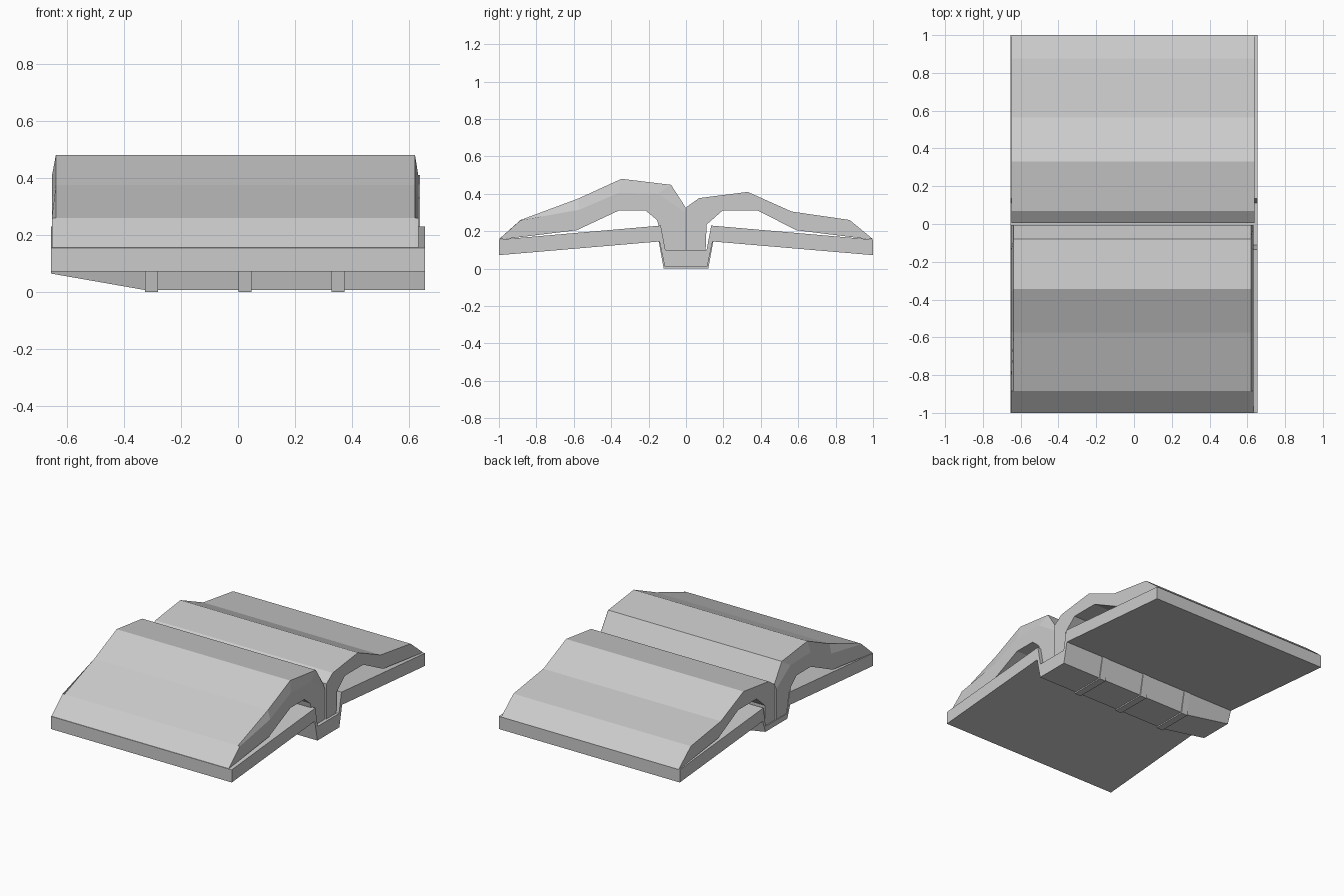
import bpy, bmesh

if "Cube" in bpy.data.objects:
    bpy.data.objects.remove(bpy.data.objects["Cube"])


def loft(name, sections):
    """Loft matching (x, [(y, z), ...]) profiles along x and cap both ends."""
    bm = bmesh.new()
    rings = [[bm.verts.new((x, y, z)) for y, z in prof] for x, prof in sections]
    n = len(rings[0])
    for a, b in zip(rings, rings[1:]):
        for i in range(n):
            j = (i + 1) % n
            bm.faces.new((a[i], a[j], b[j], b[i]))
    bm.faces.new(rings[0])
    bm.faces.new(rings[-1])
    bmesh.ops.recalc_face_normals(bm, faces=bm.faces)
    mesh = bpy.data.meshes.new(name)
    bm.to_mesh(mesh)
    bm.free()
    ob = bpy.data.objects.new(name, mesh)
    bpy.context.collection.objects.link(ob)
    return ob


def mirrored(half):
    return half + [(-y, z) for y, z in reversed(half)]


# Cover boards and spine as one folded strip; spine end lifts towards -x
def cover_profile(bottom):
    return mirrored([(-0.11, 0.10), (-0.135, 0.23), (-1, 0.155), (-1, 0.072),
                     (-0.142, 0.145), (-0.113, bottom)])


loft("cover", [(-0.655, cover_profile(0.065)), (-0.33, cover_profile(0.008)),
               (0.655, cover_profile(0.008))])

# Raised bands around the spine
band = mirrored([(-0.11, 0.05), (-0.135, 0.16), (-0.146, 0.145), (-0.119, 0.0)])
for i, x in enumerate((-0.303, 0.025, 0.35)):
    loft(f"spine_band_{i + 1}", [(x - 0.023, band), (x + 0.023, band)])

# Front page block, with softened upper edges at its two ends
under = [(-0.004, 0.10), (-0.11, 0.10), (-0.155, 0.26), (-0.215, 0.31),
         (-0.36, 0.31), (-0.585, 0.205), (-0.98, 0.157)]
top = [(-1, 0.157), (-0.885, 0.26), (-0.575, 0.375), (-0.345, 0.48),
       (-0.08, 0.448), (-0.004, 0.33)]
top_end = [(-1, 0.157), (-0.885, 0.258), (-0.57, 0.315), (-0.36, 0.405),
           (-0.15, 0.40), (-0.004, 0.30)]
front_pages = loft("front_pages", [(-0.652, under + top_end), (-0.638, under + top),
                                   (0.62, under + top), (0.632, under + top_end)])

# Back page block
back = [(0.004, 0.10), (0.105, 0.10), (0.11, 0.235), (0.195, 0.31),
        (0.385, 0.31), (0.59, 0.205), (0.98, 0.157), (1, 0.157),
        (0.875, 0.26), (0.565, 0.305), (0.33, 0.41), (0.07, 0.377), (0.004, 0.33)]
loft("back_pages", [(-0.648, back), (0.638, back)])
